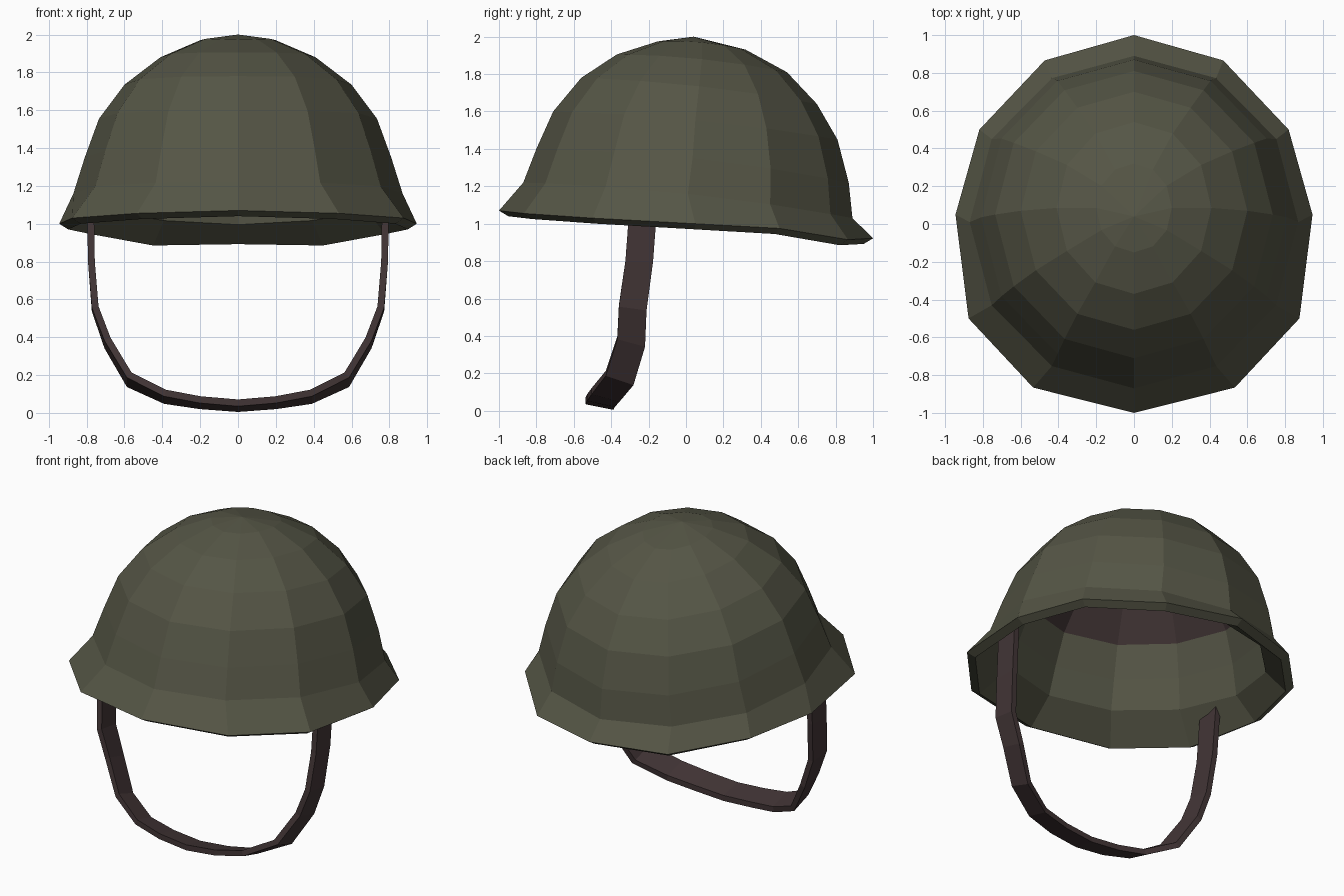
import bpy, bmesh, math
from mathutils import Vector

if "Cube" in bpy.data.objects:
    bpy.data.objects.remove(bpy.data.objects["Cube"])


def material(name, rgb):
    m = bpy.data.materials.new(name)
    m.diffuse_color = (*rgb, 1)
    m.use_nodes = True
    m.node_tree.nodes["Principled BSDF"].inputs["Base Color"].default_value = m.diffuse_color
    return m


olive = material("olive_green", (0.090, 0.091, 0.060))
brown = material("dark_brown", (0.055, 0.036, 0.037))
N = 12


def ring(half_x, y_front, y_back, z_front, z_side, z_back):
    """Twelve points of a tilted oval, starting at the front."""
    pts = []
    for i in range(N):
        a = math.tau * i / N
        s = -math.cos(a)
        z = z_side + (z_back - z_front) / 2 * s + ((z_front + z_back) / 2 - z_side) * s * s
        y = (y_front + y_back) / 2 + (y_back - y_front) / 2 * s
        pts.append(Vector((half_x * math.sin(a), y, z)))
    return pts


def finish(bm, name, mats):
    bmesh.ops.recalc_face_normals(bm, faces=bm.faces)
    me = bpy.data.meshes.new(name)
    bm.to_mesh(me)
    bm.free()
    for m in mats:
        me.materials.append(m)
    ob = bpy.data.objects.new(name, me)
    bpy.context.collection.objects.link(ob)
    return ob


# Brim edge: wider at the front, dipping at the back
rim_z = [1.07, 1.055, 1.03, 1.0, 0.975, 0.915, 0.922]
widen = [1, 1.13, 1.07, 1, 1, 1, 1]
rim = ring(0.945, -1, 1, 1, 1, 1)
for i, p in enumerate(rim):
    k = min(i, N - i)
    p.x *= widen[k]
    p.z = rim_z[k]
    if k == 3:
        p.y = 0.05
lip = [Vector((p.x * 0.95, p.y * 0.95, p.z - 0.03)) for p in rim]

# Dome rings: half width, front y, back y, front z, side z, back z
dome = [(0.87, -0.87, 0.89, 1.22, 1.16, 1.03),
        (0.81, -0.80, 0.87, 1.40, 1.35, 1.22),
        (0.735, -0.71, 0.81, 1.60, 1.555, 1.45),
        (0.60, -0.56, 0.70, 1.78, 1.735, 1.64),
        (0.41, -0.37, 0.54, 1.905, 1.88, 1.81),
        (0.20, -0.15, 0.32, 1.975, 1.97, 1.93)]
outer = [ring(*d) for d in dome]
inner = []
for j, (hx, yf, yb, zf, zs, zb) in enumerate(dome):
    t = (0.085, 0.075, 0.065, 0.05, 0.035, 0.02)[j]
    d = 0.035 + 0.005 * j
    inner.append(ring(hx - t, yf + t, yb - t, zf - d, zs - d, zb - d))

# Helmet shell, from the outer top over the brim to the inner top
bm = bmesh.new()
rows = [[bm.verts.new(p) for p in r] for r in outer[::-1] + [rim, lip] + inner]
for j in range(len(rows) - 1):
    for i in range(N):
        k = (i + 1) % N
        f = bm.faces.new((rows[j][i], rows[j][k], rows[j + 1][k], rows[j + 1][i]))
        f.material_index = 1 if j >= 10 else 0      # brown lining high inside
for row, z, mat in ((rows[0], 2.0, 0), (rows[-1], 1.94, 1)):
    top = bm.verts.new((0, 0.04, z))
    for i in range(N):
        bm.faces.new((row[i], row[(i + 1) % N], top)).material_index = mat
finish(bm, "helmet_shell", [olive, brown])

# Chin strap: centre line of one half (x, y, z, tilt), mirrored to the other
half = [(0.780, -0.225, 1.12, 0), (0.778, -0.235, 1.0, 0), (0.775, -0.250, 0.80, 0),
        (0.755, -0.285, 0.55, 0.01), (0.690, -0.293, 0.37, 0.02),
        (0.575, -0.355, 0.175, 0.025), (0.385, -0.430, 0.085, 0.02),
        (0.200, -0.455, 0.054, 0.016), (0, -0.463, 0.038, 0.015)]
path = half + [(-x, y, z, t) for x, y, z, t in half[-2::-1]]
bm = bmesh.new()
sections = []
for i, (x, y, z, t) in enumerate(path):
    a, b = path[max(i - 1, 0)], path[min(i + 1, len(path) - 1)]
    n = Vector((-(b[2] - a[2]), 0, b[0] - a[0])).normalized() * 0.018
    w = Vector((0, 0.074, -t))
    c = Vector((x, y, z))
    sections.append([bm.verts.new(c + s * w + q * n)
                     for s, q in ((1, 1), (1, -1), (-1, -1), (-1, 1))])
for p, q in zip(sections, sections[1:]):
    for i in range(4):
        k = (i + 1) % 4
        bm.faces.new((p[i], p[k], q[k], q[i]))
bm.faces.new(sections[0])
bm.faces.new(sections[-1])
finish(bm, "chin_strap", [brown])
